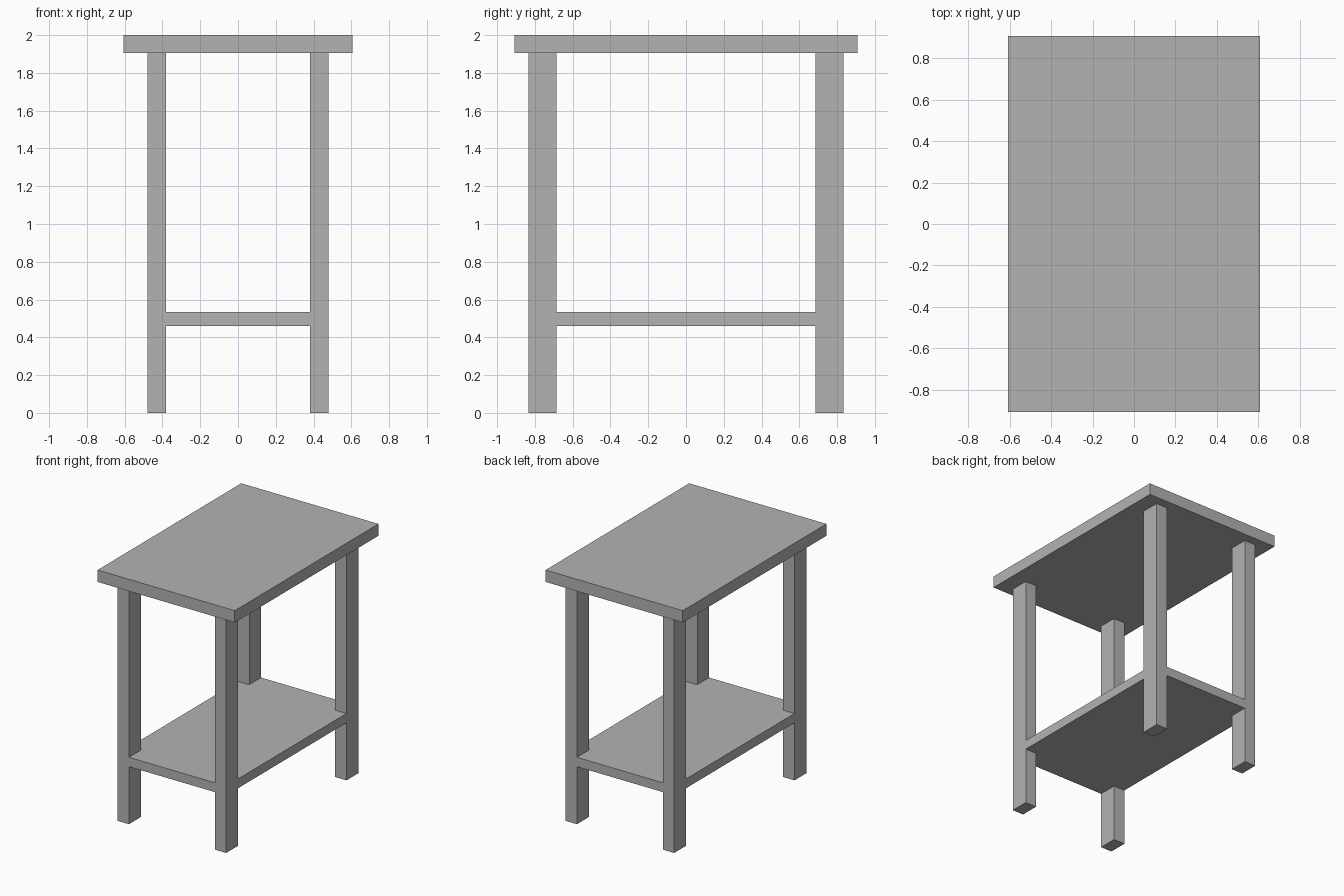
import bpy
import bmesh

cube = bpy.data.objects.get("Cube")
if cube:
    bpy.data.objects.remove(cube, do_unlink=True)

grey = bpy.data.materials.new("plain_grey")
grey.use_nodes = True
colour = (0.45, 0.45, 0.45, 1)
grey.diffuse_color = colour
grey.node_tree.nodes["Principled BSDF"].inputs["Base Color"].default_value = colour

# Outer and inner faces of the legs
OUT_X, IN_X = 0.48, 0.38
OUT_Y, IN_Y = 0.835, 0.685
TOP_Z = 1.905


def prism(name, outline, z0, z1):
    """Extrude a flat outline upwards into a solid part."""
    bm = bmesh.new()
    base = bm.faces.new([bm.verts.new((x, y, z0)) for x, y in outline])
    side = bmesh.ops.extrude_face_region(bm, geom=[base], use_keep_orig=True)
    raised = [g for g in side["geom"] if isinstance(g, bmesh.types.BMVert)]
    bmesh.ops.translate(bm, verts=raised, vec=(0, 0, z1 - z0))
    bmesh.ops.recalc_face_normals(bm, faces=bm.faces)
    mesh = bpy.data.meshes.new(name)
    bm.to_mesh(mesh)
    bm.free()
    mesh.materials.append(grey)
    obj = bpy.data.objects.new(name, mesh)
    bpy.context.collection.objects.link(obj)
    return obj


def rectangle(x0, x1, y0, y1):
    return [(x0, y0), (x1, y0), (x1, y1), (x0, y1)]


# Table top
prism("table_top", rectangle(-0.607, 0.607, -0.908, 0.908), TOP_Z, 2.0)

# Four legs
for sx, side in ((1, "left"), (-1, "right")):
    for sy, end in ((-1, "front"), (1, "back")):
        xs = sorted((sx * IN_X, sx * OUT_X))
        ys = sorted((sy * IN_Y, sy * OUT_Y))
        prism(f"{end}_{side}_leg", rectangle(*xs, *ys), 0, TOP_Z)

# Lower shelf, notched round the legs and flush with their outer faces
corner = [(OUT_X, IN_Y), (IN_X, IN_Y), (IN_X, OUT_Y)]
outline = []
for sx, sy in ((1, 1), (-1, 1), (-1, -1), (1, -1)):
    points = [(sx * x, sy * y) for x, y in corner]
    outline += points if sx * sy > 0 else points[::-1]
prism("lower_shelf", outline, 0.46, 0.535)
